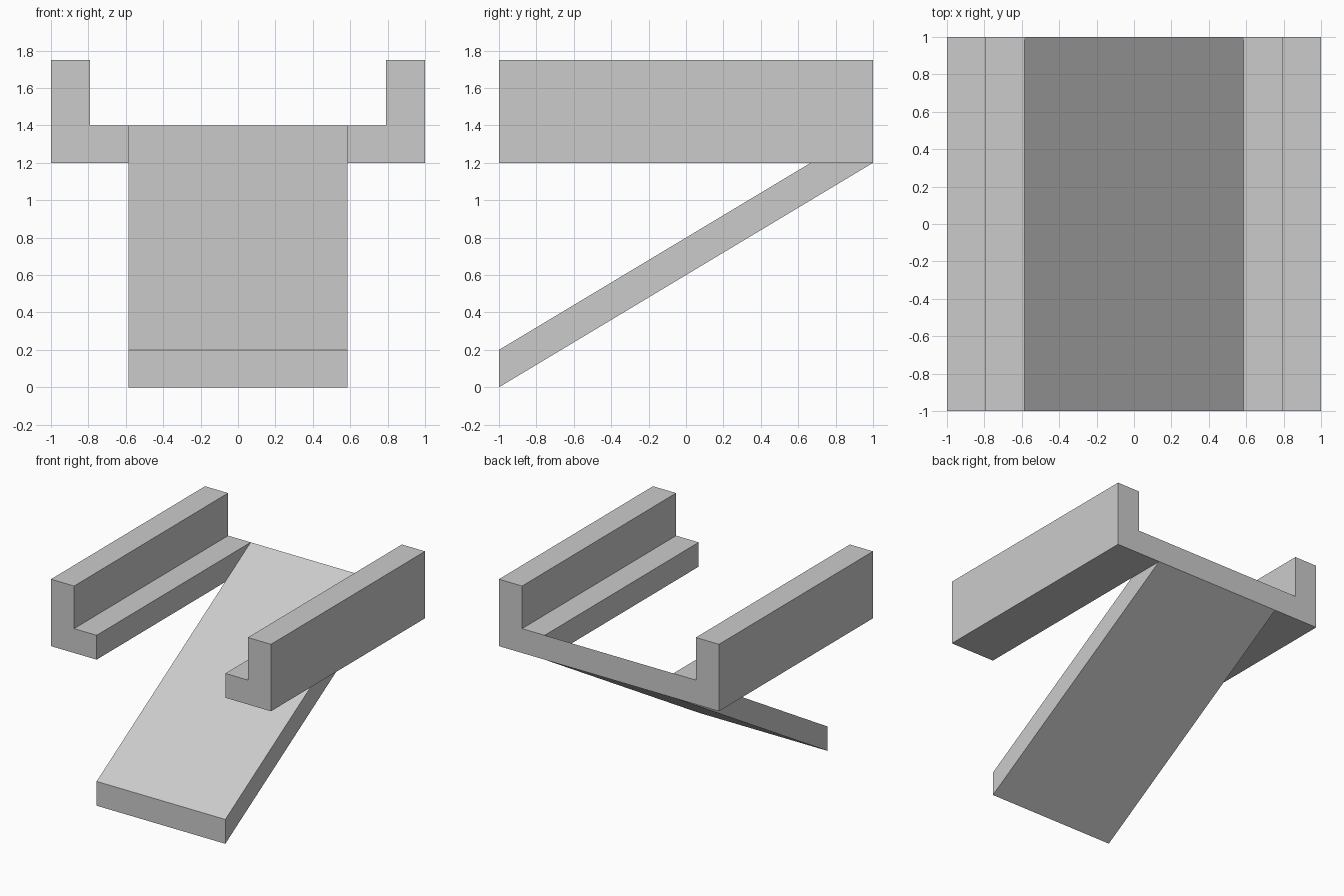
import bpy
import bmesh
from mathutils import Vector

cube = bpy.data.objects.get("Cube")
if cube:
    bpy.data.objects.remove(cube, do_unlink=True)

# Single plain grey material
GREY = (0.6, 0.6, 0.6, 1.0)
grey = bpy.data.materials.new("plain grey")
grey.use_nodes = True
grey.diffuse_color = GREY
grey.node_tree.nodes["Principled BSDF"].inputs["Base Color"].default_value = GREY

HALF_LENGTH = 1.0   # along y
RAMP_HALF = 0.585   # half width of the ramp
WALL_INNER = 0.79   # inner face of each upright wall
DECK_LOW, DECK_HIGH, WALL_TOP = 1.2, 1.4, 1.75
THICKNESS = DECK_HIGH - DECK_LOW


def extrude_profile(name, points, direction):
    """Make a solid by sweeping a closed flat profile along a direction."""
    bm = bmesh.new()
    face = bm.faces.new([bm.verts.new(p) for p in points])
    swept = bmesh.ops.extrude_face_region(bm, geom=[face])
    moved = [v for v in swept["geom"] if isinstance(v, bmesh.types.BMVert)]
    bmesh.ops.translate(bm, verts=moved, vec=Vector(direction))
    bmesh.ops.recalc_face_normals(bm, faces=bm.faces)
    mesh = bpy.data.meshes.new(name)
    bm.to_mesh(mesh)
    bm.free()
    mesh.materials.append(grey)
    obj = bpy.data.objects.new(name, mesh)
    bpy.context.collection.objects.link(obj)
    return obj


# Sloping ramp, rising from the front to the back
ramp_profile = [(-HALF_LENGTH, 0), (HALF_LENGTH, DECK_LOW),
                (HALF_LENGTH, DECK_HIGH), (-HALF_LENGTH, THICKNESS)]
extrude_profile("ramp", [(-RAMP_HALF, y, z) for y, z in ramp_profile],
                (2 * RAMP_HALF, 0, 0))

# L-shaped side rails: a flat ledge beside the ramp with an outer wall
rail_profile = [(RAMP_HALF, DECK_LOW), (1, DECK_LOW), (1, WALL_TOP),
                (WALL_INNER, WALL_TOP), (WALL_INNER, DECK_HIGH),
                (RAMP_HALF, DECK_HIGH)]
for name, side in (("left_rail", 1), ("right_rail", -1)):
    extrude_profile(name, [(side * x, -HALF_LENGTH, z) for x, z in rail_profile],
                    (0, 2 * HALF_LENGTH, 0))
